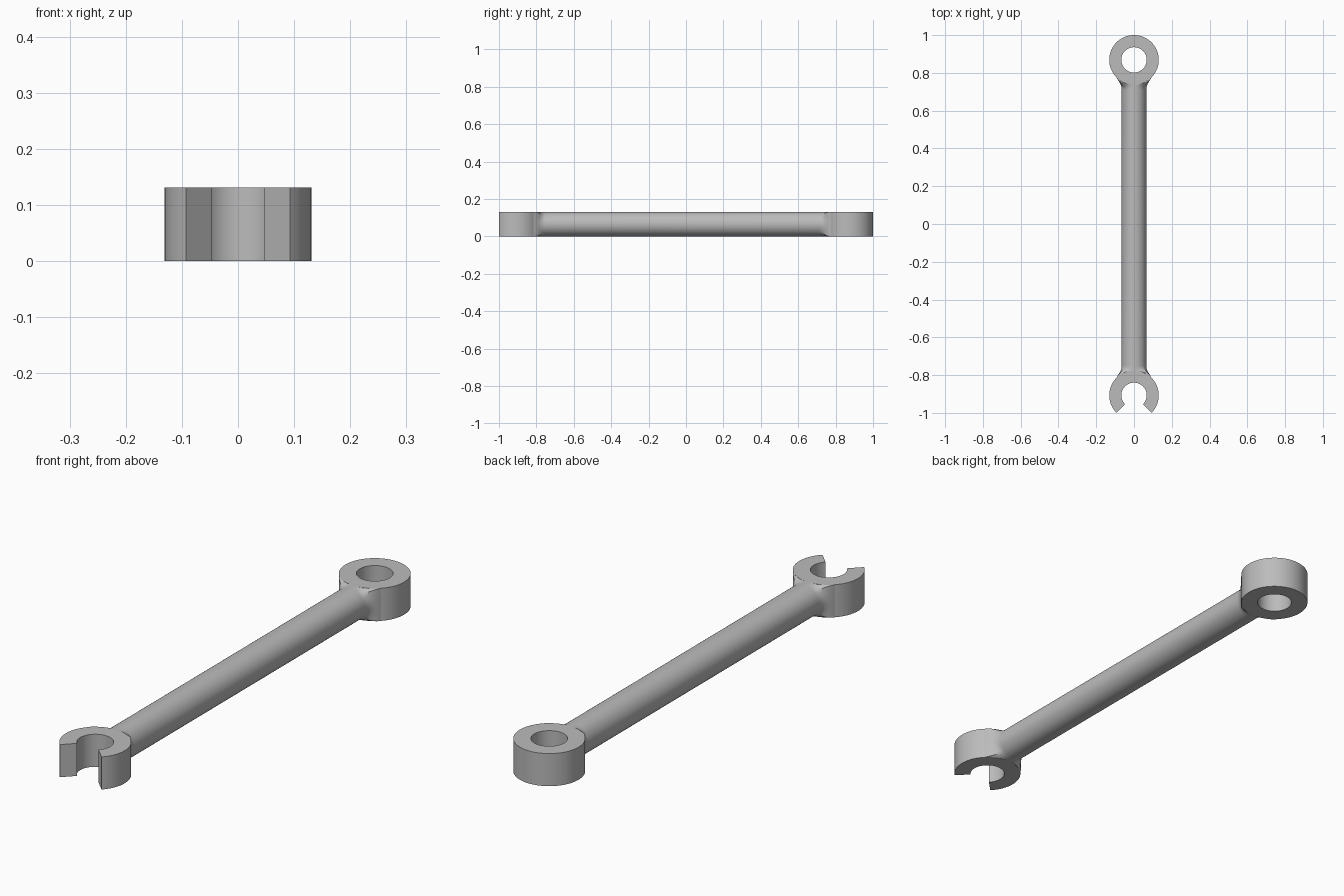
import bpy, bmesh
from math import sin, cos, pi, sqrt

cube = bpy.data.objects.get("Cube")
if cube:
    bpy.data.objects.remove(cube, do_unlink=True)

HEIGHT = 0.131
ROD = HEIGHT / 2           # shaft radius and half height
OUTER, INNER = 0.131, 0.067
CLOSED_Y, OPEN_Y = 0.869, -0.907

steel = bpy.data.materials.new("grey_steel")
steel.use_nodes = True
colour = (0.5, 0.5, 0.5, 1)
steel.diffuse_color = colour
steel.node_tree.nodes["Principled BSDF"].inputs["Base Color"].default_value = colour


def finish(name, bm):
    bmesh.ops.recalc_face_normals(bm, faces=bm.faces)
    mesh = bpy.data.meshes.new(name)
    bm.to_mesh(mesh)
    bm.free()
    mesh.materials.append(steel)
    obj = bpy.data.objects.new(name, mesh)
    bpy.context.collection.objects.link(obj)
    bpy.ops.object.select_all(action='DESELECT')
    obj.select_set(True)
    bpy.context.view_layer.objects.active = obj
    bpy.ops.object.shade_smooth_by_angle(angle=0.6)
    return obj


def ring(name, y, start, sweep, steps):
    """Rectangular section swept around a vertical axis."""
    closed = sweep >= 2 * pi
    bm = bmesh.new()
    sections = []
    for i in range(steps if closed else steps + 1):
        a = start + sweep * i / steps
        sections.append([bm.verts.new((r * cos(a), y + r * sin(a), z))
                         for r, z in ((INNER, 0), (OUTER, 0),
                                      (OUTER, HEIGHT), (INNER, HEIGHT))])
    pairs = list(zip(sections, sections[1:]))
    if closed:
        pairs.append((sections[-1], sections[0]))
    else:
        bm.faces.new(sections[0])
        bm.faces.new(sections[-1])
    for p, q in pairs:
        for k in range(4):
            n = (k + 1) % 4
            bm.faces.new((p[k], p[n], q[n], q[k]))
    return finish(name, bm)


# Closed loop at the back, open jaw at the front
ring("closed_ring", CLOSED_Y, 0, 2 * pi, 96)
ring("open_jaw", OPEN_Y, -pi / 4, 1.5 * pi, 72)

# Fillet arc tangent to the shaft and to the ring at 45 degrees
TIP = OUTER * sqrt(0.5)
FILLET = (TIP - ROD) / (1 - sqrt(0.5))
START = (OUTER + FILLET) * sqrt(0.5)
SEAT = OUTER - 0.002
SIDES, STEPS = 48, 12


def section(bm, ring_y, side, t):
    """Neck section: round at t = 0, square and wrapped on the ring at t = 1."""
    a = t * pi / 4
    half = ROD + FILLET * (1 - cos(a))
    blend = t * t * (3 - 2 * t)
    verts = []
    for i in range(SIDES):
        b = 2 * pi * i / SIDES
        square = 1 / max(abs(cos(b)), abs(sin(b)))
        scale = 1 + blend * (square - 1)
        x, z = half * scale * cos(b), ROD * scale * sin(b)
        bulge = sqrt(max(SEAT ** 2 - x * x, 0)) - sqrt(SEAT ** 2 - TIP ** 2)
        distance = START - FILLET * sin(a) + t * t * bulge
        verts.append(bm.verts.new((x, ring_y - side * distance, ROD + z)))
    return verts


# Shaft with a flared neck at each end
bm = bmesh.new()
loops = [section(bm, OPEN_Y, -1, 1 - i / STEPS) for i in range(STEPS + 1)]
loops += [section(bm, CLOSED_Y, 1, i / STEPS) for i in range(STEPS + 1)]
for p, q in zip(loops, loops[1:]):
    for k in range(SIDES):
        n = (k + 1) % SIDES
        bm.faces.new((p[k], p[n], q[n], q[k]))
finish("shaft", bm)
